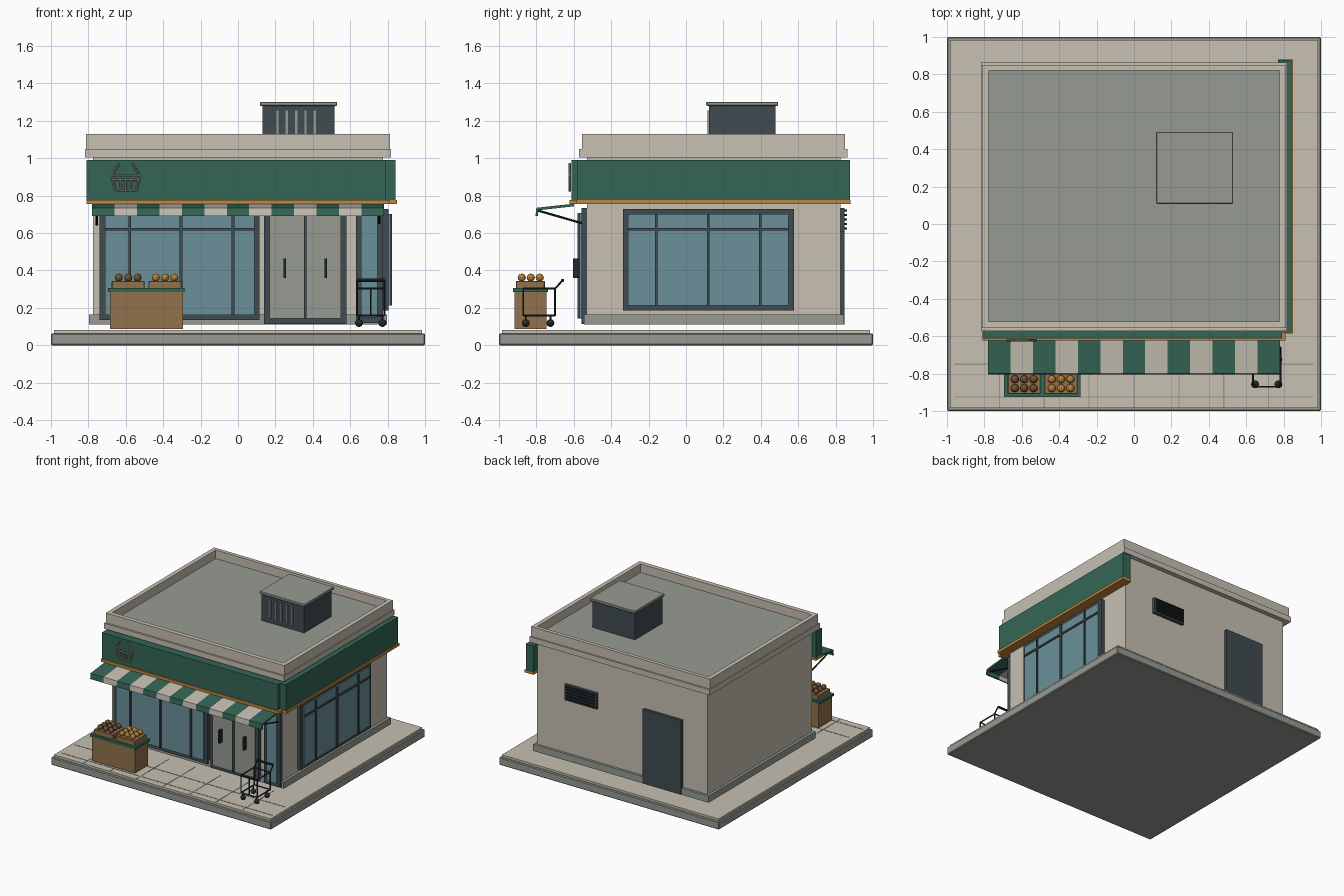
import bpy, bmesh
from mathutils import Vector, Matrix

default = bpy.data.objects.get("Cube")
if default:
    bpy.data.objects.remove(default)


def material(name, *rgb):
    m = bpy.data.materials.new(name)
    m.use_nodes = True
    m.diffuse_color = (*rgb, 1)
    m.node_tree.nodes["Principled BSDF"].inputs["Base Color"].default_value = (*rgb, 1)
    return m


BEIGE = material("beige plaster", .57, .53, .45)
GREY = material("concrete grey", .31, .33, .29)
GREEN = material("shop green", .034, .133, .093)
OCHRE = material("ochre", .53, .25, .045)
GLASS = material("window glass", .145, .28, .32)
SLATE = material("slate frame", .051, .07, .08)
BLACK = material("black metal", .016, .021, .024)
WOOD = material("wood", .29, .165, .07)
BROWN = material("brown fruit", .19, .1, .04)


def finish(name, bm, mat, smooth=False):
    me = bpy.data.meshes.new(name)
    bm.to_mesh(me)
    bm.free()
    me.materials.append(mat)
    ob = bpy.data.objects.new(name, me)
    bpy.context.collection.objects.link(ob)
    if smooth:
        me.shade_smooth()
    return ob


def boxes(name, mat, *spans, bevel=0):
    """One object of boxes, each given as (x0, x1, y0, y1, z0, z1)."""
    bm = bmesh.new()
    for x0, x1, y0, y1, z0, z1 in spans:
        centre = Vector((x0 + x1, y0 + y1, z0 + z1)) / 2
        size = Matrix.Diagonal((x1 - x0, y1 - y0, z1 - z0, 1))
        bmesh.ops.create_cube(bm, size=1, matrix=Matrix.Translation(centre) @ size)
    ob = finish(name, bm, mat)
    if bevel:
        mod = ob.modifiers.new("edge", 'BEVEL')
        mod.width, mod.segments = bevel, 1
    return ob


def rods(name, mat, r, *segments):
    """One object of round bars between pairs of points."""
    bm = bmesh.new()
    for a, b in segments:
        a, b = Vector(a), Vector(b)
        d = b - a
        turn = d.to_track_quat('Z', 'Y').to_matrix().to_4x4()
        bmesh.ops.create_cone(bm, cap_ends=True, segments=8, radius1=r, radius2=r,
                              depth=d.length, matrix=Matrix.Translation((a + b) / 2) @ turn)
    return finish(name, bm, mat)


def ring(name, mat, x, y0, y1, z0, z1, ix, iy0, iy1):
    return boxes(name, mat, (-x, -ix, y0, y1, z0, z1), (ix, x, y0, y1, z0, z1),
                 (-ix, ix, y0, iy0, z0, z1), (-ix, ix, iy1, y1, z0, z1))


def window(name, a0, a1, z0, z1, side, mullions, transom=None, pane=GLASS):
    """Backing frame, raised pane and proud bars; on the front or the +x wall."""
    wall = .77 if side else .525

    def span(b0, b1, c0, c1, d0, d1):
        if side:
            return (wall + d0, wall + d1, b0, b1, c0, c1)
        return (b0, b1, -wall - d1, -wall - d0, c0, c1)
    e = .028
    boxes(name + "_frame", SLATE, span(a0, a1, z0, z1, 0, .035))
    boxes(name + "_pane", pane, span(a0 + e, a1 - e, z0 + e, z1 - e, .03, .045))
    bars = [span(m - .007, m + .007, z0 + e, z1 - e, .04, .054) for m in mullions]
    if transom:
        bars.append(span(a0 + e, a1 - e, transom - .007, transom + .007, .04, .054))
    boxes(name + "_bars", SLATE, *bars)


# Ground slab and paving with joints
boxes("ground_slab", GREY, (-1, 1, -1, 1, 0, .064), bevel=.006)
boxes("paving", BEIGE, (-.985, .985, -.985, .985, .06, .081))
joints = [(-.96, .96, y - .003, y + .003, .08, .083) for y in (-.75, -.925)]
joints += [(i * .24 - .003, i * .24 + .003, -.98, -.56, .08, .083) for i in range(-3, 4)]
boxes("paving_joints", GREY, *joints)

# Building shell and roof
boxes("walls", BEIGE, (-.775, .775, -.53, .825, .11, 1.02))
boxes("plinth", GREY, (-.797, .797, -.545, .845, .11, .165))
ring("cornice", BEIGE, .818, -.572, .863, 1.005, 1.05, .765, -.51, .815)
ring("parapet", BEIGE, .812, -.557, .85, 1.05, 1.13, .777, -.52, .82)
boxes("roof_deck", GREY, (-.778, .778, -.522, .822, 1.01, 1.06))

# Sign bands with ochre trim
boxes("sign_band", GREEN, (-.81, .79, -.612, -.53, .775, .99), (.77, .842, -.58, .877, .775, .99))
boxes("sign_trim", OCHRE, (-.81, .81, -.622, -.53, .755, .777), (.77, .85, -.585, .88, .755, .777))

# Basket emblem
y = -.622
top, low = .908, .825


def emblem(x0, z0, x1, z1):
    return ((-.6 + x0, y, z0), (-.6 + x1, y, z1))


basket = [emblem(-.082, top, .082, top), emblem(-.055, low, .055, low)]
basket += [emblem(-.07, .885, .07, .885)]
for s in (-1, 1):
    basket += [emblem(s * .075, top, s * .055, low), emblem(s * .075, top, s * .035, .972)]
basket += [emblem(k * .03, .885, k * .024, low) for k in (-1, 0, 1)]
rods("basket_emblem", GREY, .006, *basket)

# Windows and entrance
window("front_window", -.74, .115, .135, .735, False, (-.578, -.305, -.027), .62)
window("side_window", -.337, .577, .185, .73, True, (-.16, .118, .396), .62)
window("corner_window", .63, .775, .12, .735, False, ())
window("entrance", .14, .58, .115, .735, False, (.36,), pane=GREY)
boxes("door_handles", BLACK, *[(x - .007, x + .007, -.605, -.565, .36, .465) for x in (.25, .47)])

# Striped awning with valance
stripe = 1.56 / 13
for i in range(13):
    bm = bmesh.new()
    x0 = -.78 + i * stripe
    profile = ((-.6, .757), (-.8, .735), (-.805, .69), (-.793, .69), (-.788, .722), (-.6, .743))
    face = bm.faces.new([bm.verts.new((x0, py, pz)) for py, pz in profile])
    out = bmesh.ops.extrude_face_region(bm, geom=[face])
    bmesh.ops.translate(bm, vec=(stripe, 0, 0),
                        verts=[v for v in out["geom"] if isinstance(v, bmesh.types.BMVert)])
    bmesh.ops.recalc_face_normals(bm, faces=bm.faces)
    finish("awning_stripe", bm, BEIGE if i % 2 else GREEN)
rods("awning_struts", BLACK, .006,
     *[((x, -.79, .72), (x, -.53, .645)) for x in (-.755, .755)])

# Rooftop unit
boxes("roof_unit", SLATE, (.13, .515, .122, .478, 1.05, 1.282))
boxes("roof_unit_cap", GREY, (.118, .53, .108, .492, 1.28, 1.302), bevel=.004)
boxes("roof_unit_slats", GREY,
      *[(.205 + k * .05, .217 + k * .05, .114, .124, 1.1, 1.255) for k in range(5)])

# Back door and wall vent
boxes("back_door", SLATE, (-.55, -.2, .82, .848, .11, .72))
boxes("wall_vent", SLATE, (.22, .51, .82, .848, .605, .735))
boxes("wall_vent_slats", BLACK,
      *[(.235, .495, .845, .86, .62 + k * .024, .63 + k * .024) for k in range(5)])

# Fruit stand
boxes("stand_body", WOOD, (-.685, -.295, -.918, -.745, .088, .288))
boxes("stand_top", GREEN, (-.695, -.285, -.926, -.738, .285, .306))
for cx, fruit in ((-.587, BROWN), (-.39, OCHRE)):
    boxes("crate", WOOD, (cx - .088, cx + .088, -.908, -.755, .304, .345), bevel=.003)
    bm = bmesh.new()
    for i in (-1, 0, 1):
        for j in (-1, 0, 1):
            at = Matrix.Translation((cx + i * .05, -.83 + j * .048, .362))
            bmesh.ops.create_icosphere(bm, subdivisions=2, radius=.022, matrix=at)
    finish("fruit", bm, fruit)

# Shopping cart
xs, ys, zs = (.637, .783), (-.87, -.7), (.16, .303)
cart = []
for z in zs:
    cart += [((xs[0], y, z), (xs[1], y, z)) for y in ys]
    cart += [((x, ys[0], z), (x, ys[1], z)) for x in xs]
cart += [((x, y, zs[0]), (x, y, zs[1])) for x in xs for y in ys]
cart += [((x, ys[1], zs[1]), (x, -.66, .347)) for x in xs]
cart += [((.71, ys[0], zs[0]), (.71, ys[0], zs[1]))]
cart += [((x, y, .12), (x, y, zs[0])) for x in (.647, .772) for y in (-.857, -.725)]
rods("cart_frame", BLACK, .005, *cart)
rods("cart_handle", BLACK, .009, ((xs[0], -.66, .347), (xs[1], -.66, .347)))
bm = bmesh.new()
for x in (.647, .772):
    for y in (-.857, -.725):
        bmesh.ops.create_uvsphere(bm, u_segments=12, v_segments=8, radius=.021,
                                  matrix=Matrix.Translation((x, y, .119)))
finish("cart_wheels", bm, BLACK, smooth=True)
